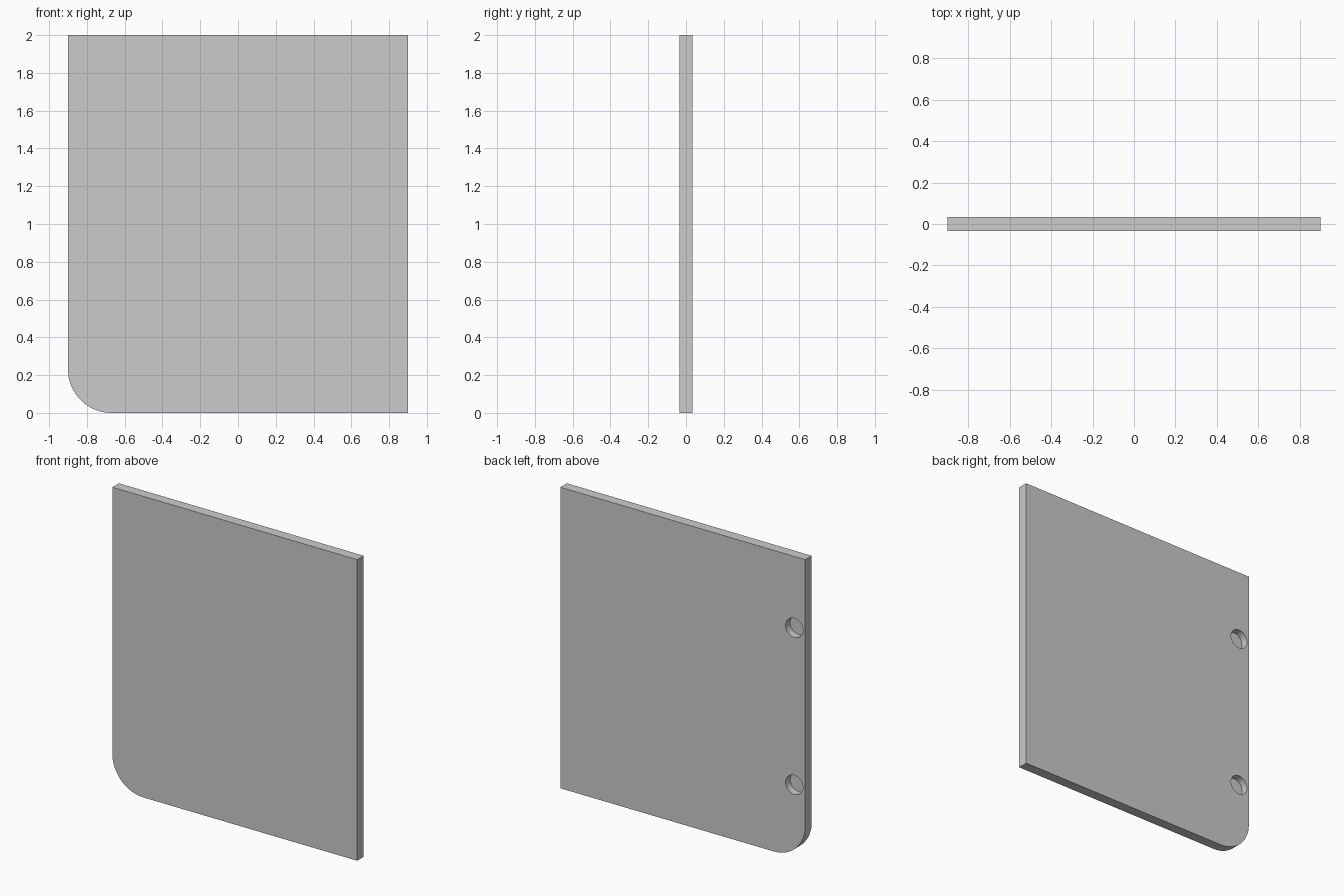
import bpy, bmesh
from math import sin, cos, pi

if "Cube" in bpy.data.objects:
    bpy.data.objects.remove(bpy.data.objects["Cube"])

HALF_W, HEIGHT, HALF_T = 0.9, 2.0, 0.034
CORNER_R = 0.23
HOLE_X, HOLE_ZS, HOLE_R, HOLE_DEPTH = -0.82, (0.483, 1.526), 0.064, 0.048


def new_object(name, bm):
    bmesh.ops.recalc_face_normals(bm, faces=bm.faces)
    mesh = bpy.data.meshes.new(name)
    bm.to_mesh(mesh)
    bm.free()
    obj = bpy.data.objects.new(name, mesh)
    bpy.context.collection.objects.link(obj)
    return obj


def prism(bm, outline, y0, y1):
    """Extrude an x/z outline from y0 to y1."""
    face = bm.faces.new([bm.verts.new((x, y0, z)) for x, z in outline])
    ext = bmesh.ops.extrude_face_region(bm, geom=[face])
    verts = [g for g in ext["geom"] if isinstance(g, bmesh.types.BMVert)]
    bmesh.ops.translate(bm, verts=verts, vec=(0, y1 - y0, 0))


def arc(cx, cz, r, start, end, steps):
    angles = [start + (end - start) * i / steps for i in range(steps + 1)]
    return [(cx + r * cos(a), cz + r * sin(a)) for a in angles]


# Door panel with one rounded lower corner
bm = bmesh.new()
outline = [(HALF_W, 0), (HALF_W, HEIGHT), (-HALF_W, HEIGHT)]
outline += arc(-HALF_W + CORNER_R, CORNER_R, CORNER_R, pi, 1.5 * pi, 24)
prism(bm, outline, -HALF_T, HALF_T)
panel = new_object("door_panel", bm)

# Cutter for the two blind hinge holes in the back
bm = bmesh.new()
for z in HOLE_ZS:
    prism(bm, arc(HOLE_X, z, HOLE_R, 0, 2 * pi, 48)[:-1],
          HALF_T - HOLE_DEPTH, HALF_T + 0.05)
cutter = new_object("hinge_hole_cutter", bm)
cutter.hide_render = True
cutter.display_type = 'WIRE'

mod = panel.modifiers.new("hinge_holes", 'BOOLEAN')
mod.operation = 'DIFFERENCE'
mod.solver = 'EXACT'
mod.object = cutter

# Apply the cut, remove the helper, keep edges crisp
bpy.context.view_layer.objects.active = panel
panel.select_set(True)
bpy.ops.object.modifier_apply(modifier=mod.name)
bpy.data.objects.remove(cutter)
bpy.ops.object.shade_smooth_by_angle()
